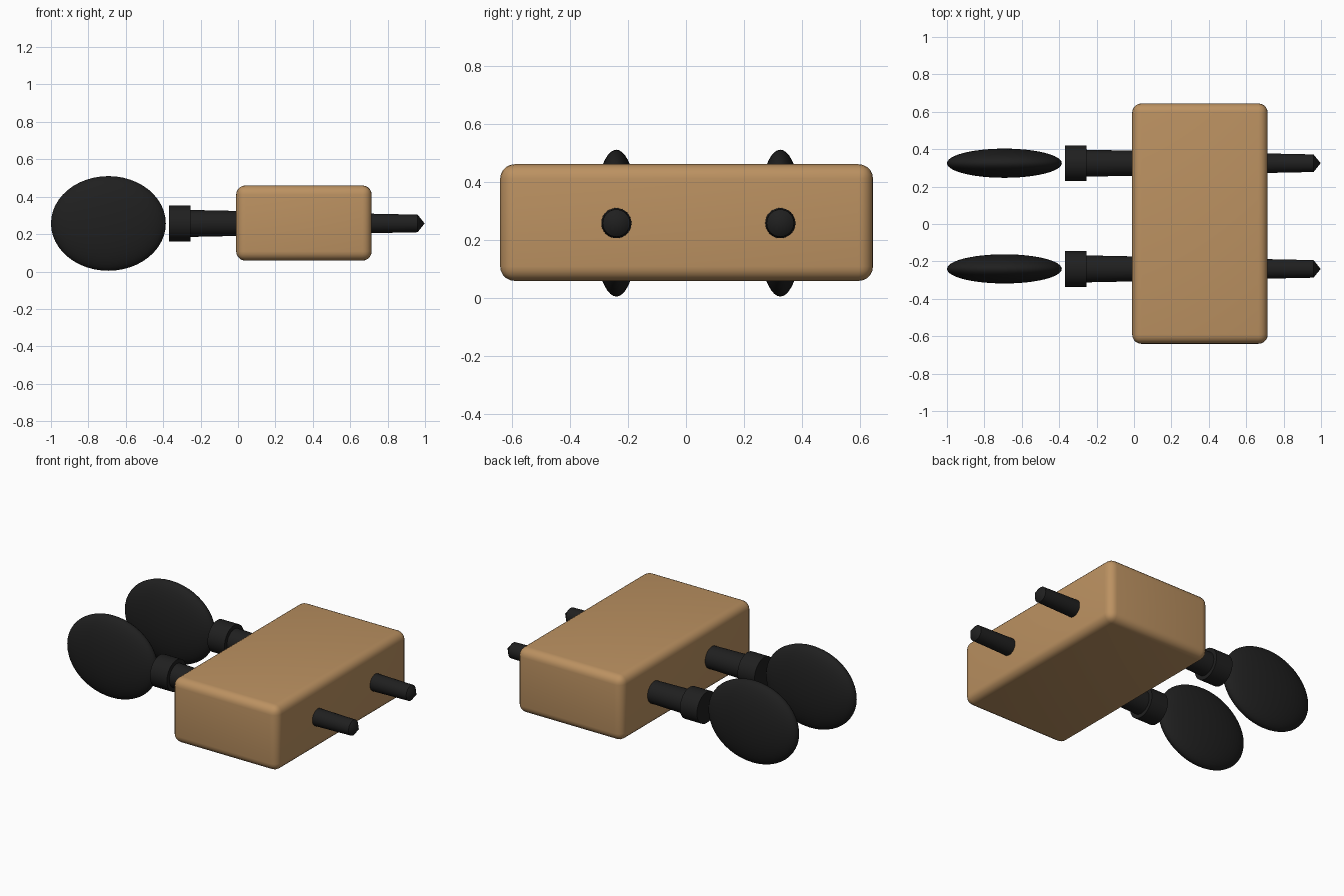
import bpy, bmesh, math
from mathutils import Matrix, Vector

if "Cube" in bpy.data.objects:
    bpy.data.objects.remove(bpy.data.objects["Cube"])

AXIS_Z = 0.257
PEG_Y = (-0.24, 0.325)


def material(name, rgb):
    m = bpy.data.materials.new(name)
    m.diffuse_color = (*rgb, 1.0)
    m.use_nodes = True
    m.node_tree.nodes["Principled BSDF"].inputs["Base Color"].default_value = m.diffuse_color
    return m


wood = material("warm_wood", (0.50, 0.285, 0.12))
black = material("matte_black", (0.014, 0.014, 0.014))


def finish(name, bm, mat, angle=35):
    bmesh.ops.recalc_face_normals(bm, faces=bm.faces)
    mesh = bpy.data.meshes.new(name)
    bm.to_mesh(mesh)
    bm.free()
    mesh.materials.append(mat)
    obj = bpy.data.objects.new(name, mesh)
    bpy.context.collection.objects.link(obj)
    bpy.ops.object.select_all(action='DESELECT')
    bpy.context.view_layer.objects.active = obj
    obj.select_set(True)
    bpy.ops.object.shade_smooth_by_angle(angle=math.radians(angle))
    return obj


def lathe_x(name, profile, y, mat):
    """Spin (x, radius) points around the peg axis."""
    bm = bmesh.new()
    verts = [bm.verts.new((x, y, AXIS_Z + r)) for x, r in profile]
    edges = [bm.edges.new(pair) for pair in zip(verts, verts[1:])]
    bmesh.ops.spin(bm, geom=verts + edges, cent=(0, y, AXIS_Z), axis=(1, 0, 0),
                   angle=math.tau, steps=32, use_merge=True)
    bmesh.ops.remove_doubles(bm, verts=bm.verts, dist=1e-5)
    return finish(name, bm, mat)


# Rounded wooden block
bm = bmesh.new()
bmesh.ops.create_cube(bm, size=1)
for v in bm.verts:
    v.co = Vector((0.3525 + v.co.x * 0.725, 0.002 + v.co.y * 1.285, 0.259 + v.co.z * 0.402))
bmesh.ops.bevel(bm, geom=bm.edges[:], offset=0.05, segments=5, profile=0.5, affect='EDGES')
finish("wooden_block", bm, wood)

for i, y in enumerate(PEG_Y, 1):
    # Tapered shaft through the block with a pointed end
    lathe_x(f"tapered_peg_{i}", [(-0.30, 0), (-0.30, 0.073), (0.96, 0.047), (0.998, 0)], y, black)
    # Collar
    lathe_x(f"collar_{i}", [(-0.37, 0), (-0.37, 0.096), (-0.253, 0.096), (-0.253, 0)], y, black)
    # Flattened oval thumb grip, poles facing sideways
    bm = bmesh.new()
    shape = (Matrix.Translation((-0.693, y, AXIS_Z)) @ Matrix.Diagonal((0.307, 0.078, 0.253, 1))
             @ Matrix.Rotation(math.pi / 2, 4, 'X'))
    bmesh.ops.create_uvsphere(bm, u_segments=48, v_segments=24, radius=1, matrix=shape)
    finish(f"thumb_grip_{i}", bm, black, 60)
